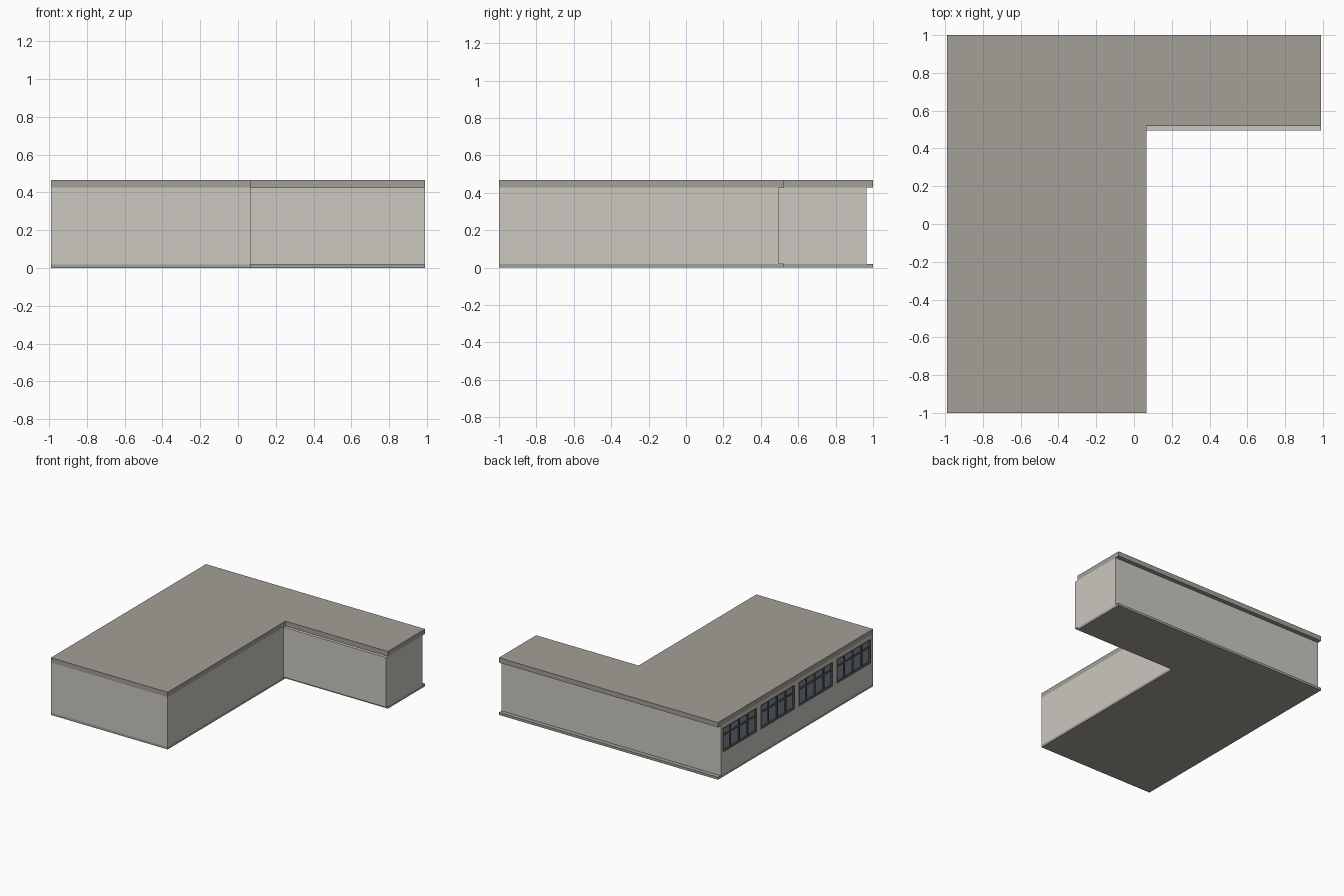
import bpy, bmesh

if "Cube" in bpy.data.objects:
    bpy.data.objects.remove(bpy.data.objects["Cube"])


def material(name, rgb):
    m = bpy.data.materials.new(name)
    m.diffuse_color = (*rgb, 1)
    m.use_nodes = True
    m.node_tree.nodes["Principled BSDF"].inputs["Base Color"].default_value = m.diffuse_color
    return m


WALL = material("wall_plaster", (0.60, 0.58, 0.52))
SLAB = material("slab_concrete", (0.37, 0.35, 0.31))
FRAME = material("window_frame", (0.11, 0.11, 0.11))
GLASS = material("window_glass", (0.20, 0.25, 0.31))


def finish(name, bm, mat):
    bmesh.ops.recalc_face_normals(bm, faces=bm.faces)
    mesh = bpy.data.meshes.new(name)
    bm.to_mesh(mesh)
    bm.free()
    mesh.materials.append(mat)
    ob = bpy.data.objects.new(name, mesh)
    bpy.context.collection.objects.link(ob)
    return ob


def boxes(name, mat, *extents):
    """One object from boxes given as ((x0, x1), (y0, y1), (z0, z1))."""
    bm = bmesh.new()
    for ext in extents:
        verts = bmesh.ops.create_cube(bm, size=1)["verts"]
        for v in verts:
            for i, (a, b) in enumerate(ext):
                v.co[i] = (a + b) / 2 + v.co[i] * (b - a)
    return finish(name, bm, mat)


def l_slab(name, z0, z1):
    outline = [(-0.99, -1), (0.065, -1), (0.065, 0.52), (0.99, 0.52), (0.99, 1), (-0.99, 1)]
    bm = bmesh.new()
    face = bm.faces.new([bm.verts.new((x, y, z0)) for x, y in outline])
    top = bmesh.ops.extrude_face_region(bm, geom=[face])["geom"]
    for v in top:
        if isinstance(v, bmesh.types.BMVert):
            v.co.z = z1
    return finish(name, bm, SLAB)


# Floor and flat roof
Z0, Z1 = 0.02, 0.427
l_slab("floor_slab", 0, Z0)
l_slab("roof_slab", Z1, 0.467)

# Plain walls, set back at the rear and proud of the slabs at the wing front
T = 0.038
Z = (Z0, Z1)
boxes("front_wall", WALL, ((-0.952, 0.065), (-1, -1 + T), Z))
boxes("courtyard_wall", WALL, ((0.065 - T, 0.065), (-1 + T, 0.495 + T), Z))
boxes("wing_front_wall", WALL, ((0.065, 0.99), (0.495, 0.495 + T), Z))
boxes("wing_end_wall", WALL, ((0.99 - T, 0.99), (0.495 + T, 0.965 - T), Z))
boxes("back_wall", WALL, ((-0.952, 0.99), (0.965 - T, 0.965), Z))

# Left wall: sill, header and piers around four window openings
X = (-0.99, -0.952)
Y0, Y1, SILL, HEAD = -1, 0.965, 0.20, 0.40
PITCH, WIDTH = 0.49, 0.445
centres = [(Y0 + Y1) / 2 + PITCH * (i - 1.5) for i in range(4)]
edges = [Y0] + [c + s * WIDTH / 2 for c in centres for s in (-1, 1)] + [Y1]
piers = [(X, (edges[i], edges[i + 1]), (SILL, HEAD)) for i in range(0, len(edges), 2)]
boxes("window_wall", WALL, (X, (Y0, Y1), (Z0, SILL)), (X, (Y0, Y1), (HEAD, Z1)), *piers)

# Windows: frame, three mullions and a transom over a pane
FX, B = (-0.987, -0.96), 0.012
for n, c in enumerate(centres, 1):
    a, b = c - WIDTH / 2, c + WIDTH / 2
    bars = [(FX, (a, b), (z, z + B)) for z in (SILL, HEAD - B)]
    bars += [(FX, (y, y + B), (SILL + B, HEAD - B)) for y in (a, b - B)]
    bars += [((-0.984, -0.963), (a + WIDTH * k / 4 - B / 2, a + WIDTH * k / 4 + B / 2),
              (SILL + B, HEAD - B)) for k in (1, 2, 3)]
    bars.append(((-0.983, -0.964), (a + B, b - B), (0.325, 0.325 + B)))
    boxes(f"window_frame_{n}", FRAME, *bars)
    boxes(f"window_pane_{n}", GLASS, ((-0.976, -0.970), (a + B, b - B), (SILL + B, HEAD - B)))
